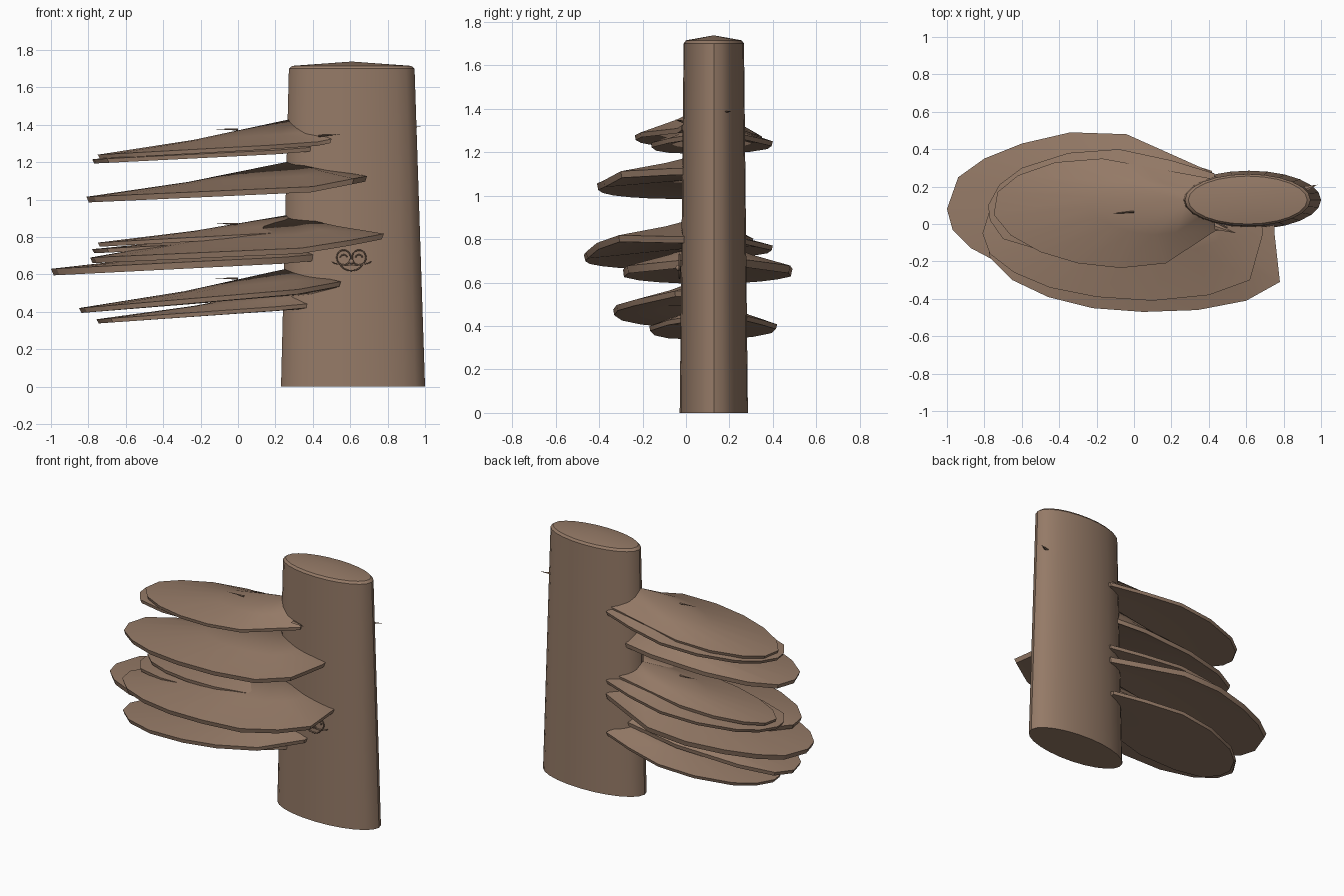
import bpy, bmesh, math
from mathutils import Vector

if "Cube" in bpy.data.objects:
    bpy.data.objects.remove(bpy.data.objects["Cube"])

bark = bpy.data.materials.new("brown_bark")
bark.diffuse_color = (0.30, 0.195, 0.135, 1)
bark.use_nodes = True
bark.node_tree.nodes["Principled BSDF"].inputs["Base Color"].default_value = bark.diffuse_color


def finish(bm, name, angle=35):
    bmesh.ops.recalc_face_normals(bm, faces=bm.faces)
    me = bpy.data.meshes.new(name)
    bm.to_mesh(me)
    bm.free()
    ob = bpy.data.objects.new(name, me)
    bpy.context.collection.objects.link(ob)
    me.materials.append(bark)
    bpy.ops.object.select_all(action='DESELECT')
    ob.select_set(True)
    bpy.context.view_layer.objects.active = ob
    bpy.ops.object.shade_smooth_by_angle(angle=math.radians(angle))
    return ob


def bridge(bm, a, b):
    n = len(a)
    for i in range(n):
        bm.faces.new((a[i], a[(i + 1) % n], b[(i + 1) % n], b[i]))


def fan(bm, ring, tip):
    for i in range(len(ring)):
        bm.faces.new((ring[i], ring[(i + 1) % len(ring)], tip))


# Trunk: tapered oval column with a bevelled, slightly domed top
bm = bmesh.new()
rings = []
for z, cx, rx, ry in ((0, 0.615, 0.385, 0.157), (1.70, 0.608, 0.336, 0.139),
                      (1.715, 0.608, 0.318, 0.128)):
    rings.append([bm.verts.new((cx + rx * math.cos(t), 0.128 + ry * math.sin(t), z))
                  for t in (math.tau * i / 24 for i in range(24))])
bm.faces.new(rings[0])
bridge(bm, rings[0], rings[1])
bridge(bm, rings[1], rings[2])
fan(bm, rings[2], bm.verts.new((0.608, 0.128, 1.738)))
finish(bm, "trunk", 30)


# Bracket shelf: thin tilted rim, top swept up to a ridge at the trunk
def shelf(name, outline, tip_z, slope, peak, thick=0.022):
    bm = bmesh.new()
    left = min(p[0] for p in outline)
    apex = Vector((0.28, 0.12, peak))
    top, low, mid = [], [], []
    for x, y in outline:
        z = tip_z + slope * (x - left) + 0.15 * max(0, x - 0.4)
        top.append(bm.verts.new((x, y, z)))
        low.append(bm.verts.new((x * 0.985, y * 0.985, z - thick)))
        m = Vector((x, y, z)).lerp(apex, 0.5)
        m.z = z + (peak - z) * 0.42
        mid.append(bm.verts.new(m))
    bridge(bm, low, top)
    bridge(bm, top, mid)
    fan(bm, mid, bm.verts.new(apex))
    fan(bm, low, bm.verts.new((0.42, 0.12, tip_z + (peak - tip_z) * 0.35)))
    finish(bm, name, 28)


small = [(0.5, -0.02), (0.43, -0.04), (0.17, -0.21), (-0.07, -0.235), (-0.3, -0.21),
         (-0.5, -0.15), (-0.66, -0.06), (-0.75, 0.05), (-0.73, 0.17), (-0.62, 0.26),
         (-0.42, 0.33), (-0.17, 0.35), (0.05, 0.31), (0.43, 0.24)]
rear = [(0.45, 0.05), (0.43, 0.27), (0.2, 0.34), (-0.08, 0.40), (-0.35, 0.38), (-0.6, 0.30),
        (-0.72, 0.21), (-0.78, 0.1), (-0.77, 0.02), (-0.7, -0.08), (-0.5, -0.14),
        (-0.2, -0.16), (0.2, -0.08)]
front = [(0.68, 0.02), (0.69, -0.05), (0.62, -0.30), (0.4, -0.38), (0.1, -0.41),
         (-0.2, -0.39), (-0.45, -0.34), (-0.64, -0.26), (-0.77, -0.16), (-0.81, -0.05),
         (-0.77, 0.08), (-0.6, 0.17), (-0.3, 0.23), (0.1, 0.24), (0.4, 0.2)]
wide = [(0.75, 0.02), (0.75, -0.04), (0.78, -0.31), (0.6, -0.41), (0.34, -0.46),
        (0.05, -0.47), (-0.22, -0.45), (-0.46, -0.39), (-0.65, -0.30), (-0.77, -0.18),
        (-0.79, -0.06), (-0.7, 0.06), (-0.4, 0.18), (0.0, 0.24), (0.4, 0.2)]
back = [(0.45, 0.05), (0.43, 0.27), (-0.04, 0.48), (-0.34, 0.49), (-0.6, 0.43), (-0.8, 0.35),
        (-0.94, 0.25), (-1.0, 0.08), (-0.97, -0.03), (-0.87, -0.13), (-0.7, -0.22),
        (-0.4, -0.29), (-0.05, -0.27), (0.25, -0.12)]
low_front = [(0.55, 0.02), (0.55, -0.05), (0.32, -0.24), (0.05, -0.32), (-0.2, -0.335),
             (-0.48, -0.30), (-0.7, -0.21), (-0.82, -0.1), (-0.85, 0.02), (-0.78, 0.13),
             (-0.55, 0.2), (-0.1, 0.25), (0.4, 0.2)]
low_rear = [(x * 0.97, y * 1.05) for x, y in rear]

shelf("top_shelf", small, 1.24, 0.055, 1.43)
shelf("top_rear_shelf", rear, 1.215, 0.05, 1.36)
shelf("upper_front_shelf", front, 1.015, 0.045, 1.205, 0.03)
shelf("middle_small_shelf", [(x, y * 0.8 + 0.03) for x, y in small], 0.77, 0.055, 0.92)
shelf("middle_rear_shelf", rear, 0.735, 0.05, 0.86)
shelf("middle_wide_shelf", wide, 0.69, 0.045, 0.915, 0.03)
shelf("middle_back_shelf", back, 0.63, 0.05, 0.80, 0.035)
shelf("low_front_shelf", low_front, 0.42, 0.085, 0.635, 0.026)
shelf("low_rear_shelf", low_rear, 0.36, 0.07, 0.53)


# Small flat thorns
def thorn(name, base, tip, width):
    bm = bmesh.new()
    b, t = Vector(base), Vector(tip)
    ring = [bm.verts.new(b + Vector(o)) for o in
            ((0, width, 0), (0, 0, 0.006), (0, -width, 0), (0, 0, -0.006))]
    bm.faces.new(ring)
    fan(bm, ring, bm.verts.new(t))
    finish(bm, name, 20)


for i, z in enumerate((1.375, 0.87, 0.578)):
    thorn(f"shelf_thorn_{i + 1}", (0.0, 0.065, z), (-0.13, 0.055, z + 0.002), 0.006)
thorn("trunk_thorn", (0.9, 0.18, 1.385), (0.98, 0.21, 1.39), 0.02)
for i, z in enumerate((1.34, 0.83, 0.55)):
    thorn(f"root_thorn_{i + 1}", (0.43, -0.01, z), (0.55, -0.05, z + 0.01), 0.02)


# Carved face: thin tubes for eye rims, smile and cheeks
def tube(name, pts, radius=0.004, closed=False):
    cu = bpy.data.curves.new(name, 'CURVE')
    cu.dimensions = '3D'
    cu.bevel_depth = radius
    cu.bevel_resolution = 1
    sp = cu.splines.new('POLY')
    sp.points.add(len(pts) - 1)
    for p, c in zip(sp.points, pts):
        p.co = (*c, 1)
    sp.use_cyclic_u = closed
    cu.materials.append(bark)
    ob = bpy.data.objects.new(name, cu)
    bpy.context.collection.objects.link(ob)


def arc(cx, cz, rx, rz, a0, a1, n, y=-0.03):
    return [(cx + rx * math.cos(math.radians(a0 + (a1 - a0) * i / n)), y,
             cz + rz * math.sin(math.radians(a0 + (a1 - a0) * i / n))) for i in range(n + 1)]


for side, cx in (("left", 0.565), ("right", 0.647)):
    tube(side + "_eye_rim", arc(cx, 0.69, 0.037, 0.04, 0, 345, 23), closed=True)
    tube(side + "_eyelid", arc(cx, 0.69, 0.018, 0.015, 0, 180, 8))
tube("smile", arc(0.606, 0.665, 0.06, 0.045, 190, 350, 12))
tube("face_band", arc(0.606, 0.67, 0.105, 0.02, 180, 360, 12, -0.025), 0.003)
bm = bmesh.new()
bmesh.ops.create_uvsphere(bm, u_segments=10, v_segments=6, radius=0.014)
bmesh.ops.translate(bm, verts=bm.verts, vec=(0.606, -0.034, 0.668))
finish(bm, "nose", 60)
